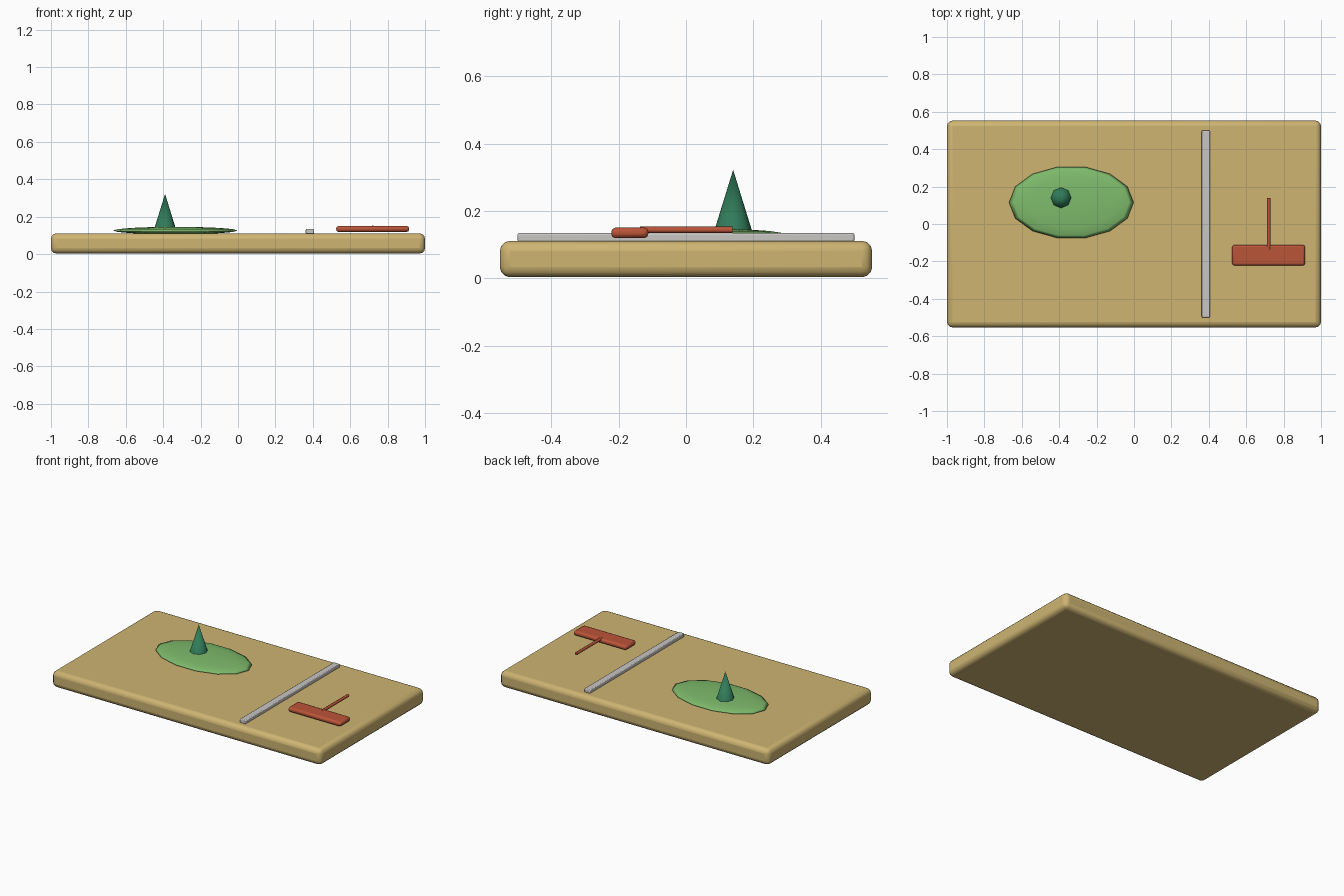
import bpy
import math

if "Cube" in bpy.data.objects:
    bpy.data.objects.remove(bpy.data.objects["Cube"])


def material(name, color):
    m = bpy.data.materials.new(name)
    m.diffuse_color = (*color, 1)
    m.use_nodes = True
    m.node_tree.nodes["Principled BSDF"].inputs["Base Color"].default_value = m.diffuse_color
    return m


SAND = material("sand", (0.62, 0.46, 0.17))
GRASS = material("light green", (0.21, 0.50, 0.15))
PINE = material("dark green", (0.03, 0.20, 0.10))
GREY = material("light grey", (0.58, 0.57, 0.55))
RED = material("brick red", (0.50, 0.09, 0.04))


def finish(name, mat, angle):
    ob = bpy.context.object
    ob.name = name
    ob.data.materials.append(mat)
    bpy.ops.object.transform_apply(location=False, rotation=True, scale=True)
    bpy.ops.object.shade_smooth_by_angle(angle=math.radians(angle))
    return ob


def rounded_box(name, mat, low, high, radius, segments=2):
    """Box between two corners with rounded edges."""
    centre = [(a + b) / 2 for a, b in zip(low, high)]
    bpy.ops.mesh.primitive_cube_add(size=1, location=centre)
    bpy.context.object.scale = [b - a for a, b in zip(low, high)]
    ob = finish(name, mat, 60)
    bevel = ob.modifiers.new("rounded edges", "BEVEL")
    bevel.width = radius
    bevel.segments = segments
    bevel.limit_method = "NONE"
    for p in ob.data.polygons:
        p.use_smooth = True
    return ob


# Base board
rounded_box("base_board", SAND, (-1, -0.553, 0.003), (1, 0.553, 0.111), 0.03, 3)

# Dividing strip
rounded_box("divider_strip", GREY, (0.362, -0.5, 0.108), (0.406, 0.5, 0.134), 0.005)

# Rake: head and handle
rounded_box("rake_head", RED, (0.525, -0.222, 0.119), (0.915, -0.112, 0.15), 0.012)
bpy.ops.mesh.primitive_cylinder_add(vertices=8, radius=0.0095, depth=0.275,
                                    location=(0.72, 0.001, 0.1435),
                                    rotation=(math.pi / 2, 0, 0))
finish("rake_handle", RED, 60)

# Low oval mound
bpy.ops.mesh.primitive_uv_sphere_add(segments=14, ring_count=8, radius=1,
                                     location=(-0.335, 0.115, 0.126))
bpy.context.object.scale = (0.333, 0.195, 0.02)
bpy.context.object.rotation_euler = (0, 0, 0)
mound = bpy.context.object
for v in mound.data.vertices:  # turn half a step so flat sides face the ends
    a = math.pi / 14
    x, y = v.co.x, v.co.y
    v.co.x = x * math.cos(a) - y * math.sin(a)
    v.co.y = x * math.sin(a) + y * math.cos(a)
finish("mound", GRASS, 180)

# Cone tree
bpy.ops.mesh.primitive_cone_add(vertices=8, radius1=0.06, radius2=0, depth=0.194,
                                location=(-0.39, 0.14, 0.225))
finish("cone_tree", PINE, 60)
